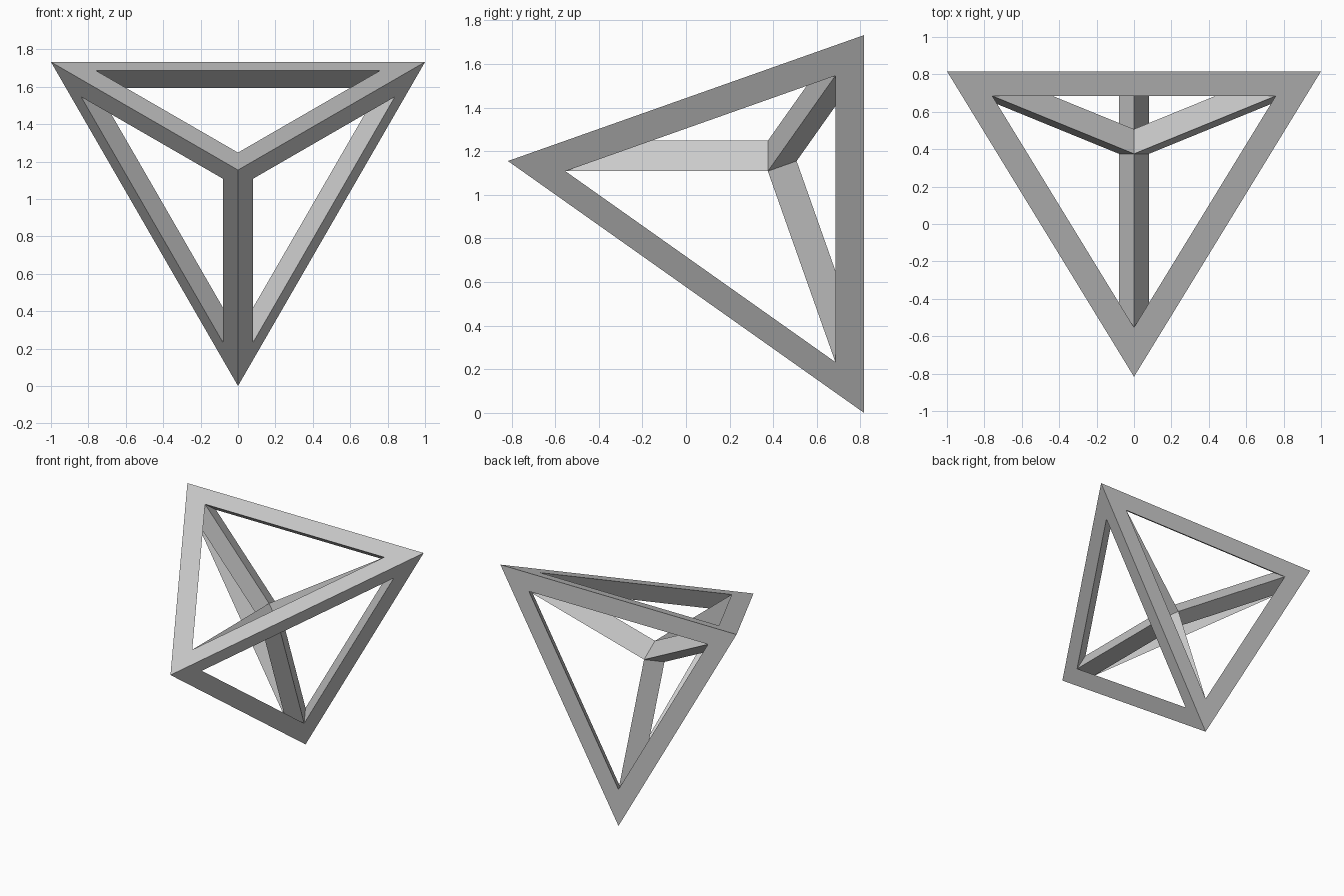
import bpy, bmesh
from math import sqrt
from itertools import combinations
from mathutils import Vector

if "Cube" in bpy.data.objects:
    bpy.data.objects.remove(bpy.data.objects["Cube"])

K = 0.758                       # size of each opening relative to its face
R3, H = sqrt(3), sqrt(2 / 3)    # regular tetrahedron with edge length 2
corners = [Vector(p) for p in ((-1, H, R3), (1, H, R3), (0, H, 0), (0, -H, 2 / R3))]
centre = sum(corners, Vector()) / 4

bm = bmesh.new()
outer = [bm.verts.new(c) for c in corners]

# Per face (named by the corner it leaves out): opening corners and inner hub point
hole, hub = {}, {}
for f in range(4):
    ids = [i for i in range(4) if i != f]
    mid = sum((corners[i] for i in ids), Vector()) / 3
    for i in ids:
        hole[f, i] = bm.verts.new(mid.lerp(corners[i], K))
    hub[f] = bm.verts.new(mid.lerp(centre, K))

for i, j in combinations(range(4), 2):
    f, g = [n for n in range(4) if n not in (i, j)]
    # Edge bar: two outer sides and one inner side
    for n in (f, g):
        bm.faces.new((outer[i], outer[j], hole[n, j], hole[n, i]))
    bm.faces.new((hole[f, i], hole[f, j], hole[g, j], hole[g, i]))
    # Strut sides running from both corners to the central hub
    for c in (i, j):
        bm.faces.new((hole[f, c], hole[g, c], hub[g], hub[f]))

bmesh.ops.recalc_face_normals(bm, faces=bm.faces[:])
mesh = bpy.data.meshes.new("tetrahedron_frame")
bm.to_mesh(mesh)
bm.free()
bpy.context.collection.objects.link(bpy.data.objects.new("tetrahedron_frame", mesh))
